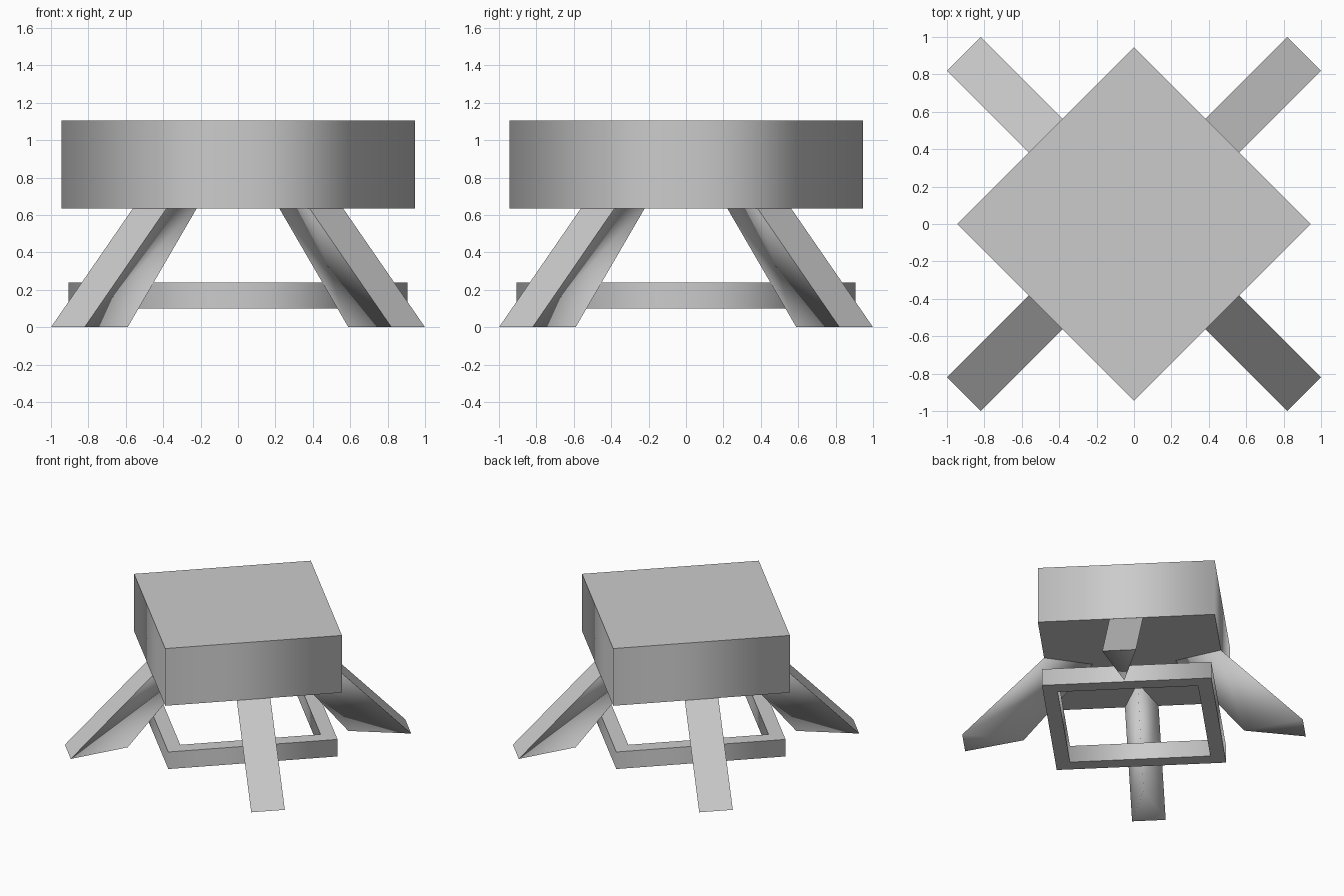
import bpy, bmesh, math
from mathutils import Matrix, Vector

cube = bpy.data.objects.get("Cube")
if cube:
    bpy.data.objects.remove(cube)

grey = bpy.data.materials.new("plain grey")
grey.use_nodes = True
grey.diffuse_color = (0.6, 0.6, 0.6, 1)
grey.node_tree.nodes["Principled BSDF"].inputs["Base Color"].default_value = (0.6, 0.6, 0.6, 1)


def add_object(name, bm):
    bmesh.ops.recalc_face_normals(bm, faces=bm.faces)
    mesh = bpy.data.meshes.new(name)
    bm.to_mesh(mesh)
    bm.free()
    mesh.materials.append(grey)
    obj = bpy.data.objects.new(name, mesh)
    bpy.context.collection.objects.link(obj)
    return obj


def loft(bm, rings, closed=False):
    """Join successive rings of points with quads."""
    loops = [[bm.verts.new(p) for p in ring] for ring in rings]
    pairs = list(zip(loops, loops[1:])) + ([(loops[-1], loops[0])] if closed else [])
    for a, b in pairs:
        n = len(a)
        for i in range(n):
            bm.faces.new((a[i], a[(i + 1) % n], b[(i + 1) % n], b[i]))
    if not closed:
        bm.faces.new(loops[0])
        bm.faces.new(loops[-1])


def diamond(radius, z):
    return [Vector((radius * math.cos(i * math.pi / 2), radius * math.sin(i * math.pi / 2), z))
            for i in range(4)]


def smooth_sides(bm):
    """Shade the upright faces as one band, keeping the flat faces crisp."""
    bm.normal_update()
    for face in bm.faces:
        face.smooth = abs(face.normal.z) < 0.5
    for edge in bm.edges:
        edge.smooth = all(f.smooth for f in edge.link_faces)


# Thick square seat, turned so its corners lie on the axes
bm = bmesh.new()
loft(bm, [diamond(0.945, 0.635), diamond(0.945, 1.105)])
smooth_sides(bm)
add_object("seat", bm)

# Open square brace near the floor
bm = bmesh.new()
loft(bm, [diamond(0.905, 0.1), diamond(0.905, 0.24),
          diamond(0.75, 0.24), diamond(0.75, 0.1)], closed=True)
smooth_sides(bm)
add_object("brace", bm)


# Splayed wedge legs: flat outer face, single ridge on the inside
def leg_section(outer, ridge, z):
    return [(outer, -0.127, z), (outer, 0.127, z), (ridge, 0, z)]


for i, name in enumerate(("back_left", "back_right", "front_right", "front_left")):
    bm = bmesh.new()
    loft(bm, [leg_section(1.287, 0.834, 0), leg_section(0.653, 0.3, 0.65)])
    bm.normal_update()
    for face in bm.faces:
        on_outside = sum(v.co.y != 0 for v in face.verts) == 4
        face.smooth = not on_outside
        if on_outside:
            for edge in face.edges:
                edge.smooth = False
    bm.transform(Matrix.Rotation(math.pi / 4 + i * math.pi / 2, 4, 'Z'))
    add_object(name + "_leg", bm)
